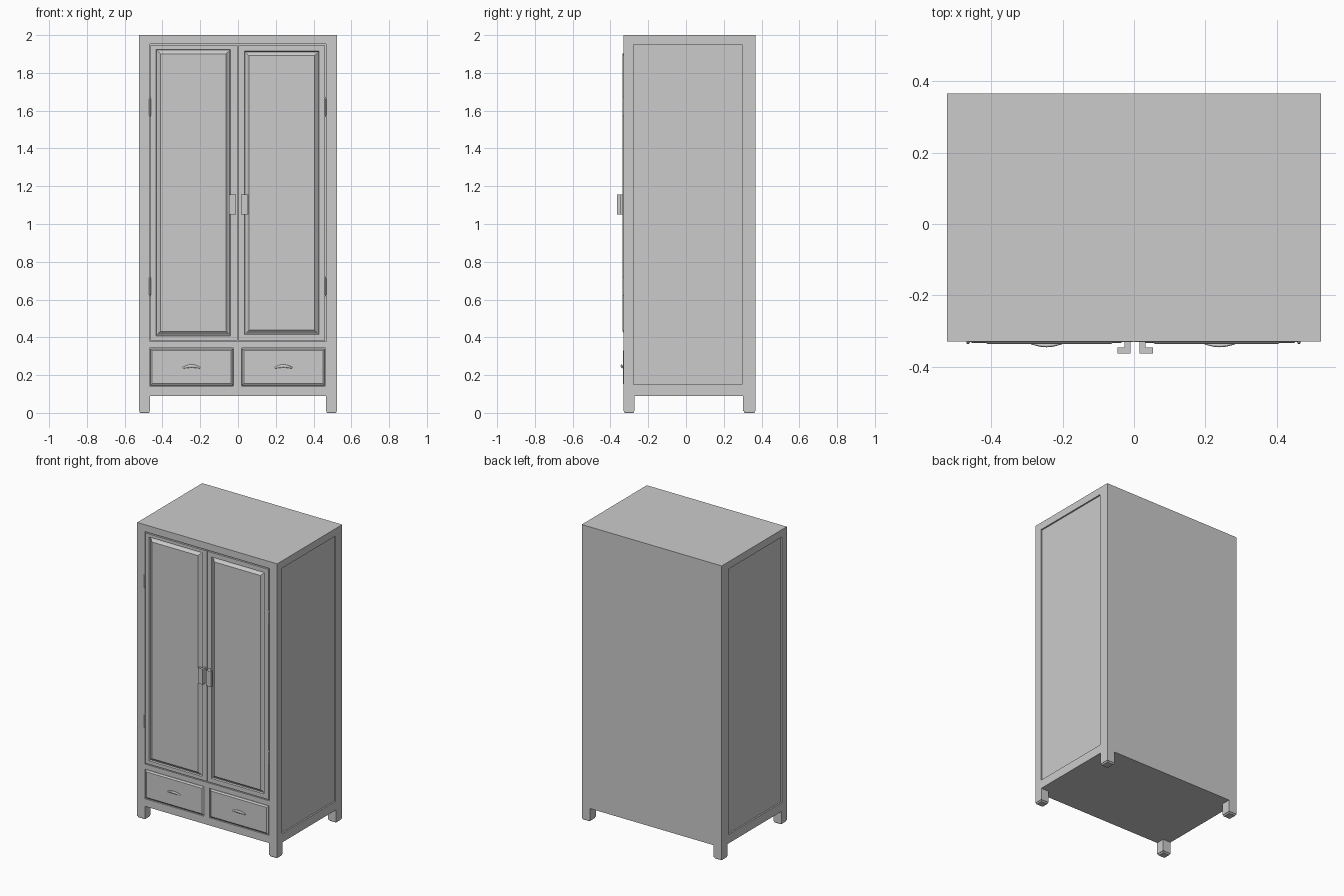
import bpy, bmesh, math

if "Cube" in bpy.data.objects:
    bpy.data.objects.remove(bpy.data.objects["Cube"])

FRONT, BACK, HALF_W = -0.33, 0.367, 0.525


def mesh_object(name, bm):
    bmesh.ops.recalc_face_normals(bm, faces=bm.faces[:])
    me = bpy.data.meshes.new(name)
    bm.to_mesh(me)
    bm.free()
    ob = bpy.data.objects.new(name, me)
    bpy.context.collection.objects.link(ob)
    return ob


def loft(name, rings):
    """Join successive loops of points and cap both ends."""
    bm = bmesh.new()
    loops = [[bm.verts.new(p) for p in ring] for ring in rings]
    n = len(loops[0])
    for a, b in zip(loops, loops[1:]):
        for i in range(n):
            j = (i + 1) % n
            bm.faces.new((a[i], a[j], b[j], b[i]))
    bm.faces.new(loops[0])
    bm.faces.new(loops[-1])
    return mesh_object(name, bm)


def upright(x0, x1, z0, z1, y, inset=0.0):
    x0, x1, z0, z1 = x0 + inset, x1 - inset, z0 + inset, z1 - inset
    return [(x0, y, z0), (x1, y, z0), (x1, y, z1), (x0, y, z1)]


def level(x0, x1, y0, y1, z, inset=0.0):
    x0, x1, y0, y1 = x0 + inset, x1 - inset, y0 + inset, y1 - inset
    return [(x0, y0, z), (x1, y0, z), (x1, y1, z), (x0, y1, z)]


def sideways(y0, y1, z0, z1, x):
    return [(x, y0, z0), (x, y1, z0), (x, y1, z1), (x, y0, z1)]


# Carcass with recesses for the doors, drawers and side panels
carcass = loft("carcass", [level(-HALF_W, HALF_W, FRONT, BACK, z) for z in (0.09, 2.0)])
DOORWAY = (-0.466, 0.466, 0.377, 1.953)
DRAWERS = [("left", -0.468, -0.023), ("right", 0.018, 0.463)]
cutters = [loft("doorway_cutter", [upright(*DOORWAY, y) for y in (FRONT - 0.05, FRONT + 0.02)])]
for side, x0, x1 in DRAWERS:
    cutters.append(loft(side + "_drawer_cutter",
                        [upright(x0, x1, 0.142, 0.343, y) for y in (FRONT - 0.05, FRONT + 0.02)]))
for side, s in (("left", -1), ("right", 1)):
    cutters.append(loft(side + "_side_cutter",
                        [sideways(-0.277, 0.297, 0.15, 1.95, s * x) for x in (HALF_W - 0.01, HALF_W + 0.05)]))
for cutter in cutters:
    mod = carcass.modifiers.new(cutter.name, 'BOOLEAN')
    mod.operation, mod.solver, mod.object = 'DIFFERENCE', 'EXACT', cutter
bpy.context.view_layer.update()
baked = bpy.data.meshes.new_from_object(carcass.evaluated_get(bpy.context.evaluated_depsgraph_get()))
carcass.modifiers.clear()
carcass.data = baked
for cutter in cutters:
    bpy.data.objects.remove(cutter)

# Legs with slightly narrower foot pads
for fx, x0 in (("left", -HALF_W), ("right", HALF_W - 0.06)):
    for fy, y0, y1 in (("front", FRONT, FRONT + 0.058), ("back", BACK - 0.064, BACK)):
        foot = (x0, x0 + 0.06, y0, y1)
        loft(f"{fy}_{fx}_leg", [level(*foot, 0.0, 0.006), level(*foot, 0.006, 0.003),
                                level(*foot, 0.01, 0.003), level(*foot, 0.01), level(*foot, 0.09)])

# Doors: flat frame, groove and bevelled raised panel
for side, slab, panel in (
        ("left", (-0.463, -0.002, 0.384, 1.946), (-0.435, -0.04, 0.408, 1.925)),
        ("right", (0.002, 0.461, 0.384, 1.946), (0.034, 0.428, 0.414, 1.915))):
    loft(side + "_door", [upright(*slab, FRONT + 0.02), upright(*slab, FRONT - 0.001),
                          upright(*panel, FRONT - 0.001), upright(*panel, FRONT + 0.008, 0.004),
                          upright(*panel, FRONT + 0.006, 0.010), upright(*panel, FRONT - 0.007, 0.024)])

# Drawers with bevelled fronts and arched pulls
for side, x0, x1 in DRAWERS:
    r = (x0 + 0.004, x1 - 0.004, 0.146, 0.339)
    loft(side + "_drawer", [upright(*r, FRONT + 0.02), upright(*r, FRONT + 0.003),
                            upright(*r, FRONT - 0.004, 0.01)])
    cx = (x0 + x1) / 2
    rings = []
    for i in range(13):
        t = i / 6 - 1
        bow = math.cos(t * math.pi / 2)
        ry, rz = 0.003 + 0.002 * bow, 0.004 + 0.005 * bow
        rings.append([(cx + 0.048 * t,
                       FRONT - 0.003 - 0.008 * bow + ry * math.cos(a),
                       0.238 + 0.01 * bow + rz * math.sin(a))
                      for a in (k * math.tau / 10 for k in range(10))])
    pull = loft(side + "_drawer_pull", rings)
    for poly in pull.data.polygons:
        poly.use_smooth = len(poly.vertices) == 4

# Door handles with an L-shaped section
for side, s, x0 in (("left", -1, 0.01), ("right", 1, 0.016)):
    section = [(0, -0.325), (0.016, -0.325), (0.016, -0.347), (0.037, -0.347), (0.037, -0.364), (0, -0.364)]
    loft(side + "_door_handle", [[(s * (x0 + x), y, z) for x, y in section] for z in (1.05, 1.155)])

# Hinge barrels
for side, x in (("left", -0.466), ("right", 0.463)):
    for place, z in (("lower", 0.67), ("upper", 1.62)):
        loft(f"{side}_{place}_hinge",
             [[(x + r * math.cos(k * math.tau / 10), FRONT - 0.002 + r * math.sin(k * math.tau / 10), z + h)
               for k in range(10)]
              for h, r in ((-0.05, 0.002), (-0.043, 0.005), (0.043, 0.005), (0.05, 0.002))])
